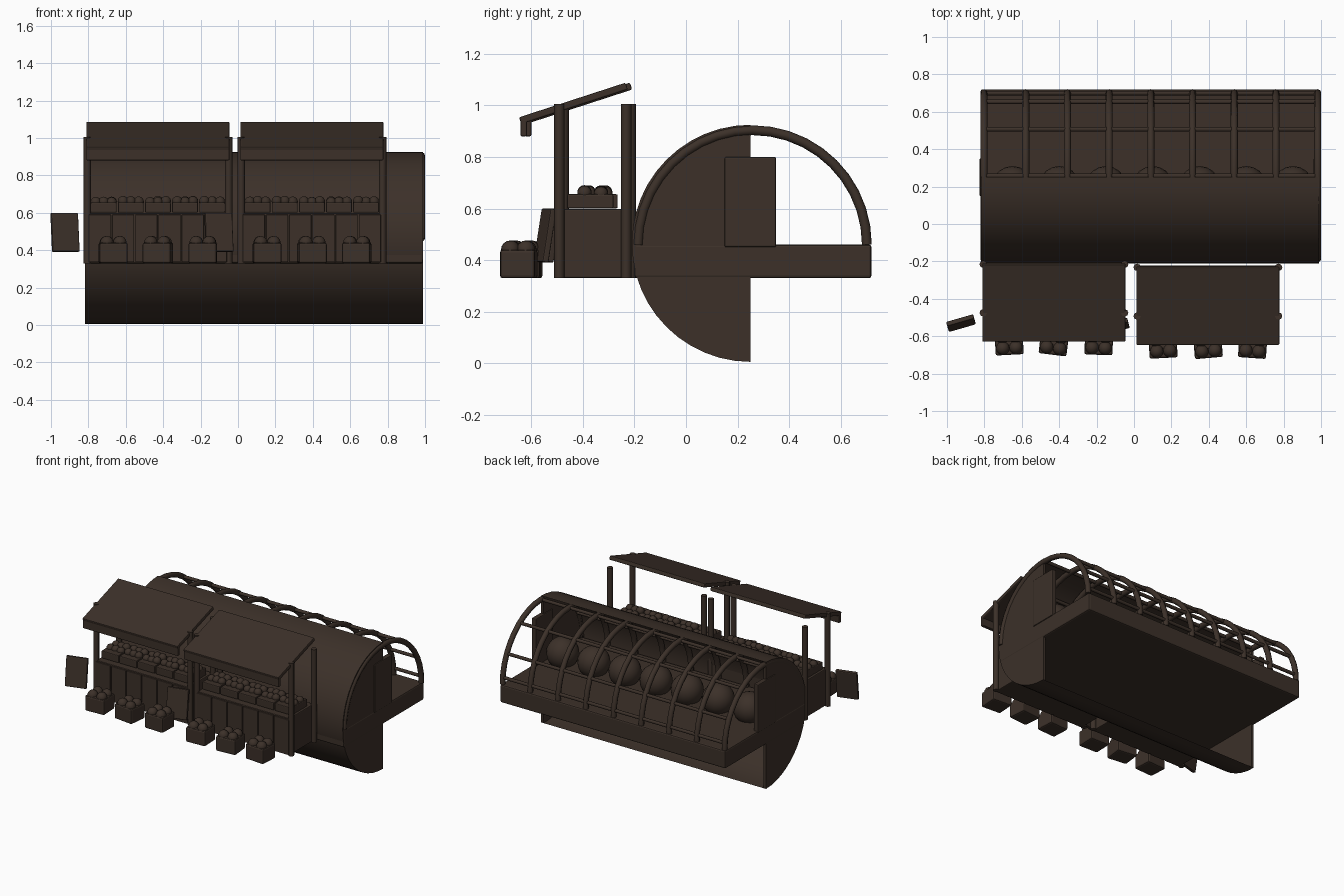
import bpy, bmesh, math, random
from mathutils import Matrix, Vector

if "Cube" in bpy.data.objects:
    bpy.data.objects.remove(bpy.data.objects["Cube"])
random.seed(4)

wood = bpy.data.materials.new("dark_wood")
wood.diffuse_color = (0.045, 0.03, 0.022, 1)
wood.use_nodes = True
wood.node_tree.nodes["Principled BSDF"].inputs["Base Color"].default_value = wood.diffuse_color


def finish(name, bm, bevel=0.0, smooth=False):
    me = bpy.data.meshes.new(name)
    bm.to_mesh(me)
    bm.free()
    ob = bpy.data.objects.new(name, me)
    bpy.context.collection.objects.link(ob)
    me.materials.append(wood)
    if smooth:
        for p in me.polygons:
            p.use_smooth = True
    if bevel:
        m = ob.modifiers.new("bevel", "BEVEL")
        m.width = bevel
        m.segments = 2
    return ob


def box(name, c, s, rot=(0, 0, 0), bevel=0.006):
    bm = bmesh.new()
    bmesh.ops.create_cube(bm, size=1, matrix=Matrix.Diagonal((*s, 1)))
    ob = finish(name, bm, bevel)
    ob.location = c
    ob.rotation_euler = [math.radians(a) for a in rot]
    return ob


def tube(name, pts, r):
    cu = bpy.data.curves.new(name, "CURVE")
    cu.dimensions = "3D"
    cu.bevel_depth = r
    cu.bevel_resolution = 2
    cu.use_fill_caps = True
    sp = cu.splines.new("POLY")
    sp.points.add(len(pts) - 1)
    for p, co in zip(sp.points, pts):
        p.co = (*co, 1)
    cu.materials.append(wood)
    ob = bpy.data.objects.new(name, cu)
    bpy.context.collection.objects.link(ob)
    return ob


def balls(name, centres, r, seg=12):
    bm = bmesh.new()
    for c in centres:
        bmesh.ops.create_uvsphere(bm, u_segments=seg, v_segments=seg * 2 // 3,
                                  radius=r, matrix=Matrix.Translation(c))
    return finish(name, bm, smooth=True)


# Tunnel cover: open half cylinder bulging to the front
CY, CZ, R, X0, X1, N = 0.25, 0.465, 0.46, -0.815, 0.985, 24
arc = [(CY - R * math.sin(math.pi * i / N), CZ + R * math.cos(math.pi * i / N))
       for i in range(N + 1)]
bm = bmesh.new()
rows = [[bm.verts.new((x, y, z)) for y, z in arc] for x in (X0, X1)]
for i in range(N):
    bm.faces.new((rows[0][i], rows[0][i + 1], rows[1][i + 1], rows[1][i]))
bm.normal_update()
if bm.faces[:][N // 2].normal.y > 0:
    bmesh.ops.reverse_faces(bm, faces=bm.faces[:])
cover = finish("tunnel_cover", bm, smooth=True)

# Half-round end walls and their door panels
for side, x in (("left", X0 + 0.007), ("right", X1 - 0.007)):
    bm = bmesh.new()
    f = bm.faces.new([bm.verts.new((x - 0.01, y, z)) for y, z in arc])
    ext = bmesh.ops.extrude_face_region(bm, geom=[f])
    bmesh.ops.translate(bm, vec=(0.02, 0, 0),
                        verts=[v for v in ext["geom"] if isinstance(v, bmesh.types.BMVert)])
    bmesh.ops.recalc_face_normals(bm, faces=bm.faces[:])
    finish(side + "_end_wall", bm)
    box(side + "_door", (x, 0.25, 0.625), (0.036, 0.2, 0.35))

# Raised bed with round plants
box("planting_bed", (0.085, 0.26, 0.395), (1.81, 0.92, 0.13), bevel=0.01)
balls("plants", [(0.85 - 0.25 * i, 0.2, 0.53) for i in range(7)], 0.11, 18)

# Hoops and lengthwise rails of the frame
HY, HZ, HR = 0.258, 0.46, 0.444
for i in range(9):
    x = -0.802 + 0.223 * i
    tube("hoop", [(x, HY + HR * math.cos(math.pi * k / 20), HZ + HR * math.sin(math.pi * k / 20))
                  for k in range(21)], 0.019)
for a in (6, 27, 56, 90, 124, 153):
    y, z = HY + HR * math.cos(math.radians(a)), HZ + HR * math.sin(math.radians(a))
    tube("frame_rail", [(-0.8, y, z), (0.98, y, z)], 0.012)


# One market stall: counter, posts, canopy, trays, floor crates, sign
def stall(cx, dy, yaws, sign_yaw):
    box("counter", (cx, -0.345 + dy, 0.465), (0.74, 0.28, 0.268))
    for i in range(6):
        box("counter_plank", (cx - 0.31 + 0.124 * i, -0.487 + dy, 0.463), (0.118, 0.018, 0.255), bevel=0.004)
    for sx in (-1, 1):
        for y in (-0.475, -0.215):
            tube("post", [(cx + sx * 0.378, y + dy, 0.33), (cx + sx * 0.378, y + dy, 1.005)], 0.02)
    box("canopy", (cx, -0.42 + dy, 1.008), (0.765, 0.435, 0.028), (18, 0, 0))
    box("canopy_valance", (cx, -0.613 + dy, 0.915), (0.765, 0.025, 0.07))
    fruit = []
    for i in range(5):
        x = cx - 0.29 + 0.145 * i
        box("tray", (x, -0.355 + dy, 0.628), (0.138, 0.18, 0.055))
        fruit += [(x + ox, -0.345 + oy + dy, 0.655 + random.uniform(0, 0.008))
                  for ox in (-0.042, 0, 0.042) for oy in (-0.032, 0.032)]
    balls("tray_produce", fruit, 0.028)
    for i, yaw in enumerate(yaws):
        c = Vector((cx - 0.24 + 0.24 * i, -0.632 + dy, 0.385))
        box("floor_crate", c, (0.15, 0.135, 0.11), (0, 0, yaw), 0.01)
        rot = Matrix.Rotation(math.radians(yaw), 3, "Z")
        balls("crate_produce", [c + rot @ Vector((ox, oy, 0.055))
                                for ox in (-0.035, 0.035) for oy in (-0.03, 0.03)], 0.036)
    box("sign_board", (cx - 0.497, -0.53 + dy, 0.495), (0.15, 0.025, 0.21), (-9, 0, sign_yaw))


stall(-0.428, 0.0, (3, -7, -2), 16)
stall(0.395, -0.017, (3, 5, -4), 14)
